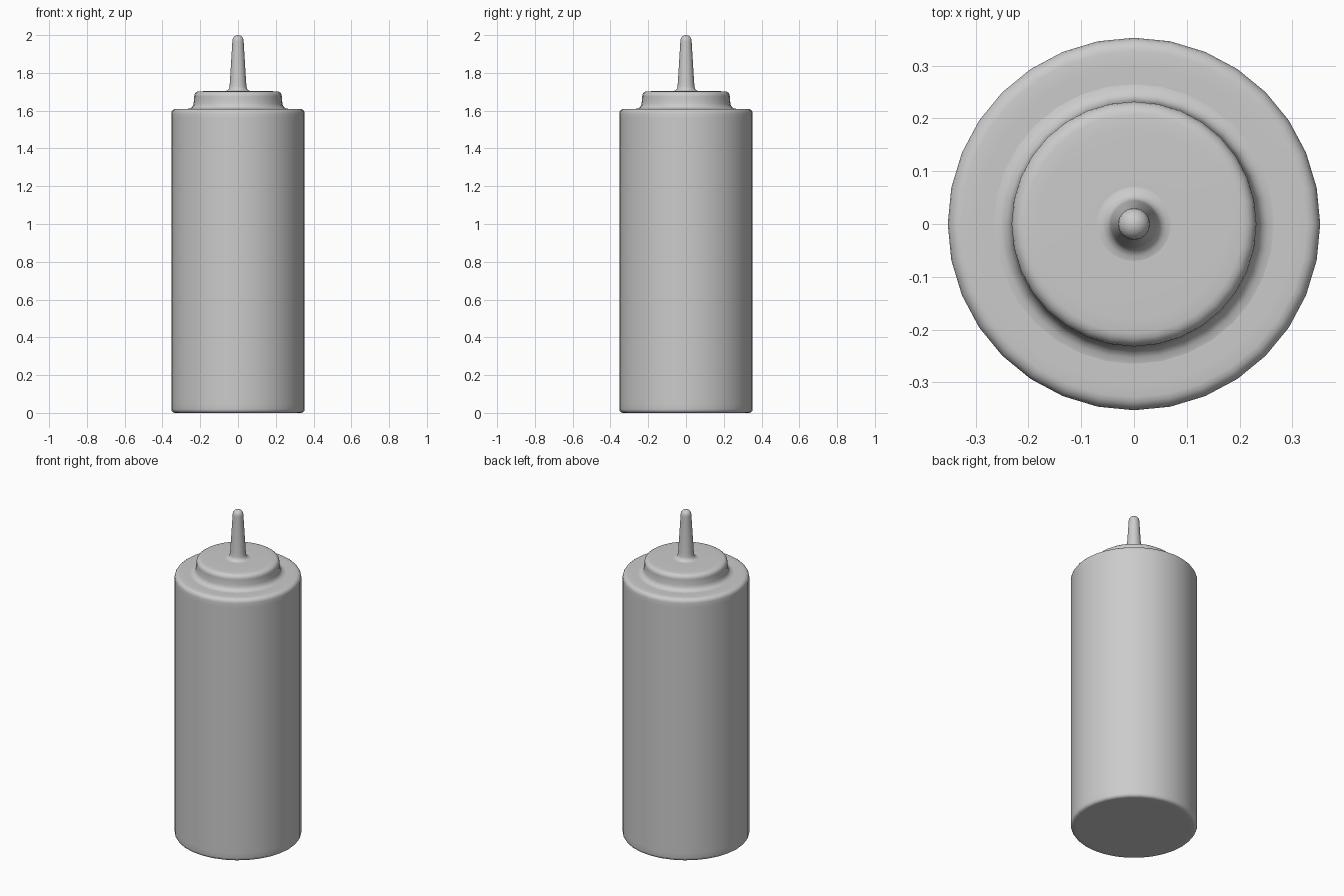
import bpy, bmesh, math

if "Cube" in bpy.data.objects:
    bpy.data.objects.remove(bpy.data.objects["Cube"])

SIDES = 32


def lathe(name, profile):
    """Spin a (radius, z) profile about the z axis; zero radii become poles."""
    bm = bmesh.new()
    verts = [bm.verts.new((r, 0, z)) for r, z in profile]
    edges = [bm.edges.new(pair) for pair in zip(verts, verts[1:])]
    bmesh.ops.spin(bm, geom=verts + edges, cent=(0, 0, 0), axis=(0, 0, 1),
                   angle=2 * math.pi, steps=SIDES, use_duplicate=False)
    bmesh.ops.remove_doubles(bm, verts=bm.verts, dist=0.0005)
    bmesh.ops.recalc_face_normals(bm, faces=bm.faces)
    # make sure the open shells face outwards
    side = max(bm.faces, key=lambda f: f.calc_area() * (abs(f.normal.z) < 0.5))
    c = side.calc_center_median()
    if side.normal.x * c.x + side.normal.y * c.y < 0:
        bmesh.ops.reverse_faces(bm, faces=bm.faces)
    mesh = bpy.data.meshes.new(name)
    bm.to_mesh(mesh)
    bm.free()
    obj = bpy.data.objects.new(name, mesh)
    bpy.context.collection.objects.link(obj)
    bpy.context.view_layer.objects.active = obj
    obj.select_set(True)
    bpy.ops.object.shade_smooth_by_angle(angle=math.radians(50))
    obj.select_set(False)
    return obj


def arc(cr, cz, rad, start, end, n=4):
    """Points of a rounded corner in the (radius, z) plane, angles in degrees."""
    return [(max(0, cr + rad * math.cos(math.radians(start + (end - start) * i / n))),
             cz + rad * math.sin(math.radians(start + (end - start) * i / n)))
            for i in range(n + 1)]


# Bottle body with rounded base and shoulder
lathe("bottle", [(0, 0), (0.31, 0)]
      + arc(0.333, 0.02, 0.02, -90, 0) + [(0.353, 0.05), (0.353, 1.56)]
      + arc(0.328, 1.585, 0.025, 0, 90) + [(0.30, 1.61), (0.265, 1.61)])

# Lid with flared foot and rounded rim
lathe("lid", arc(0.265, 1.64, 0.03, 270, 180) + [(0.233, 1.655), (0.232, 1.675)]
      + arc(0.207, 1.677, 0.025, 0, 90) + [(0.18, 1.703), (0.07, 1.703)])

# Tapered nozzle with flared base and rounded tip
lathe("nozzle", arc(0.07, 1.728, 0.025, 270, 180) + [(0.043, 1.75), (0.030, 1.965)]
      + arc(0, 1.97, 0.030, 0, 90, 5))
